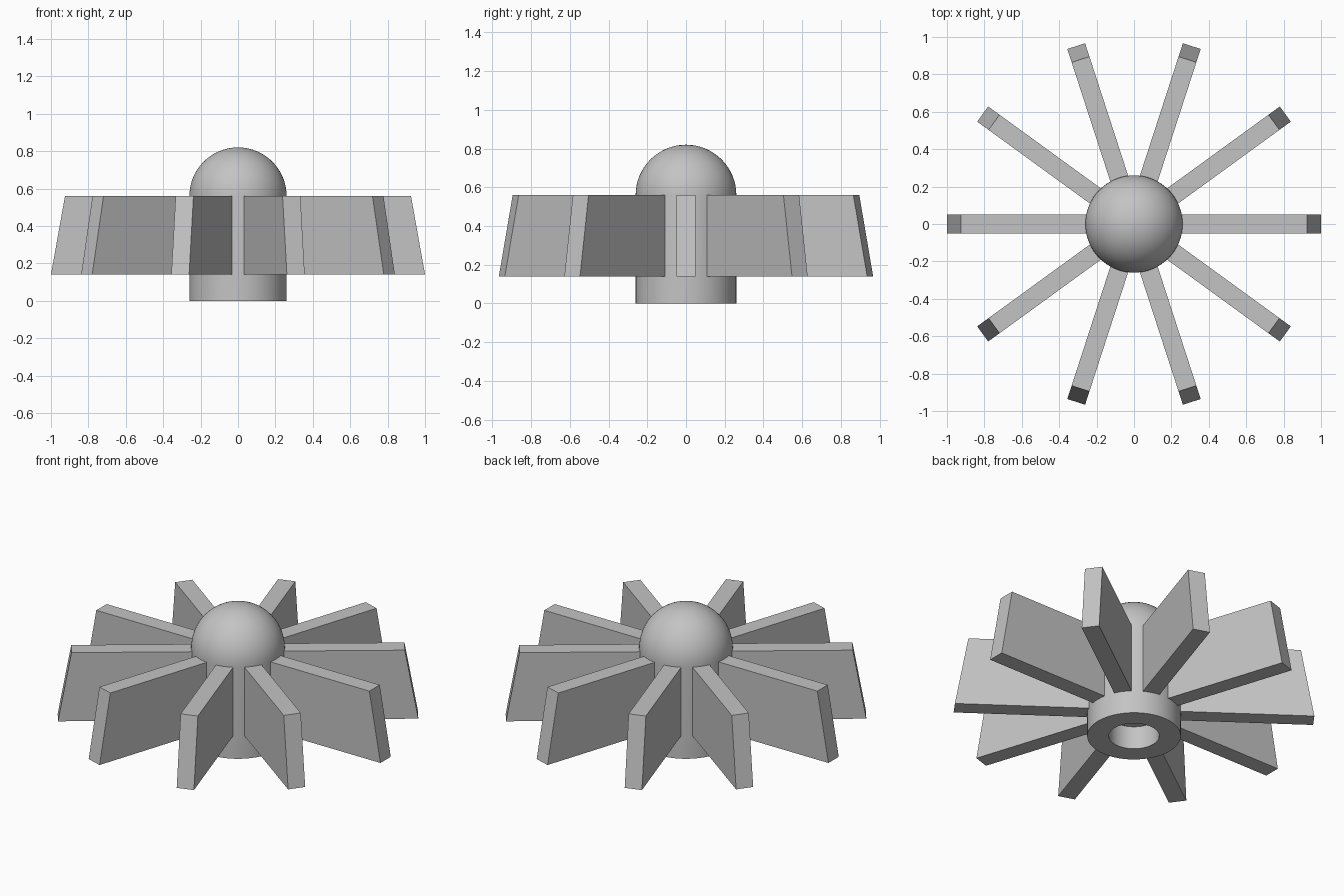
import bpy
import bmesh
from math import sin, cos, pi, radians
from mathutils import Matrix, Vector

if "Cube" in bpy.data.objects:
    bpy.data.objects.remove(bpy.data.objects["Cube"])

HUB_R, BORE_R = 0.26, 0.14
BLADE_LOW, BLADE_TOP = 0.14, 0.56
BLADES, THICK = 10, 0.10

grey = bpy.data.materials.new("plain grey")
grey.use_nodes = True
colour = (0.55, 0.55, 0.55, 1)
grey.diffuse_color = colour
grey.node_tree.nodes["Principled BSDF"].inputs["Base Color"].default_value = colour


def finish(bm, name):
    bmesh.ops.remove_doubles(bm, verts=bm.verts, dist=1e-5)
    bmesh.ops.recalc_face_normals(bm, faces=bm.faces)
    mesh = bpy.data.meshes.new(name)
    bm.to_mesh(mesh)
    bm.free()
    mesh.materials.append(grey)
    obj = bpy.data.objects.new(name, mesh)
    bpy.context.collection.objects.link(obj)
    return obj


# Hub: blind bore, cylinder wall and dome turned from one profile
profile = [(0, BLADE_LOW), (BORE_R, BLADE_LOW), (BORE_R, 0), (HUB_R, 0)]
steps = 16
for i in range(steps + 1):
    a = i / steps * pi / 2
    profile.append((HUB_R * cos(a), BLADE_TOP + HUB_R * sin(a)))
bm = bmesh.new()
verts = [bm.verts.new((r, 0, z)) for r, z in profile]
edges = [bm.edges.new(pair) for pair in zip(verts, verts[1:])]
bmesh.ops.spin(bm, geom=verts + edges, cent=(0, 0, 0), axis=(0, 0, 1),
               angle=2 * pi, steps=64, use_merge=True)
hub = finish(bm, "hub")
bpy.ops.object.select_all(action="DESELECT")
hub.select_set(True)
bpy.context.view_layer.objects.active = hub
bpy.ops.object.shade_smooth_by_angle(angle=radians(30))

# Blades: upright slabs with a sloping outer edge, rooted inside the hub
outline = [(0.2, BLADE_LOW), (1.0, BLADE_LOW), (0.925, BLADE_TOP), (0.2, BLADE_TOP)]
for n in range(BLADES):
    bm = bmesh.new()
    face = bm.faces.new([bm.verts.new((x, -THICK / 2, z)) for x, z in outline])
    side = bmesh.ops.extrude_face_region(bm, geom=[face])["geom"]
    moved = [v for v in side if isinstance(v, bmesh.types.BMVert)]
    bmesh.ops.translate(bm, verts=moved, vec=Vector((0, THICK, 0)))
    bm.transform(Matrix.Rotation(2 * pi * n / BLADES, 4, "Z"))
    finish(bm, f"blade_{n + 1}")
